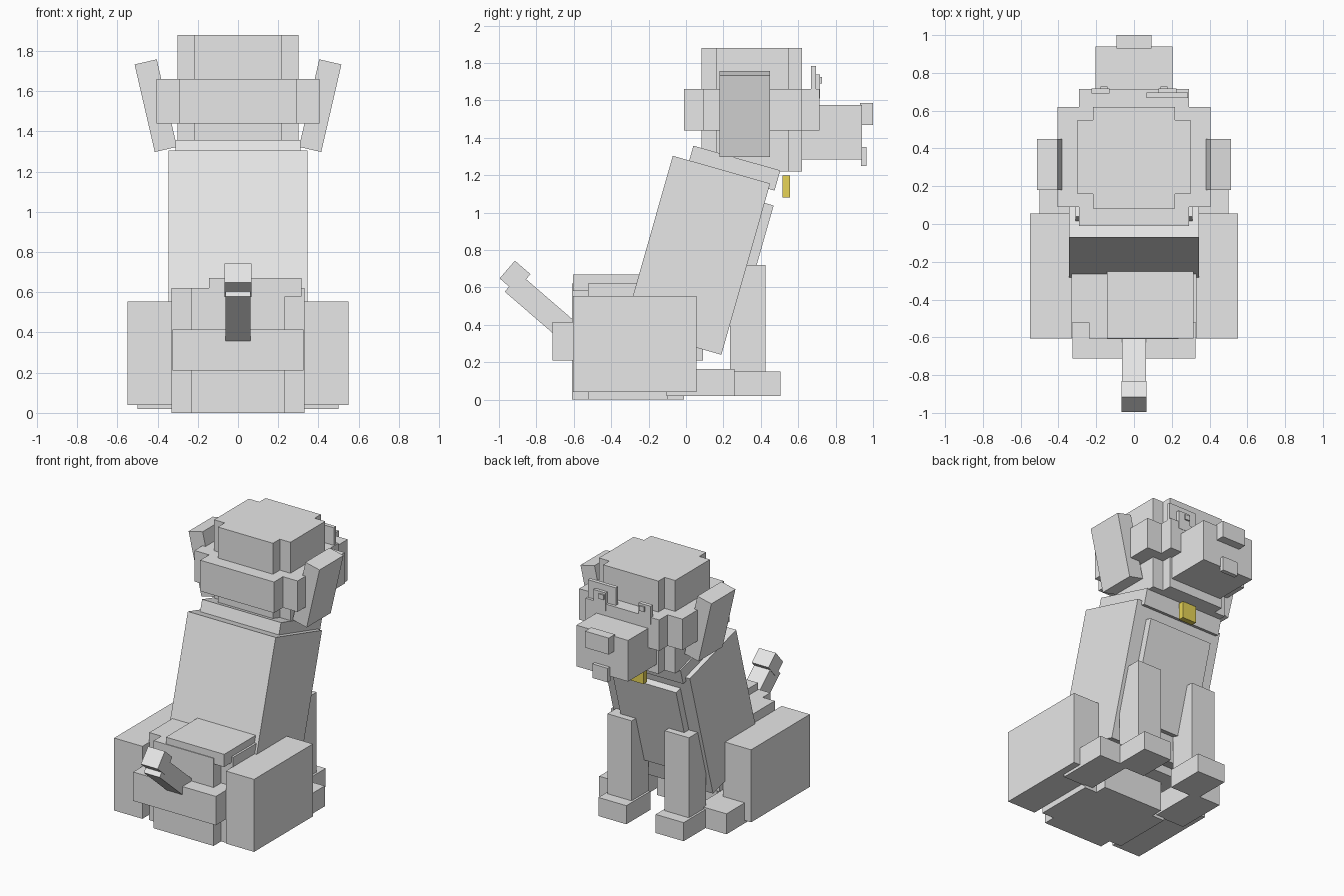
import bpy
import math
from mathutils import Matrix, Vector

old = bpy.data.objects.get("Cube")
if old:
    bpy.data.objects.remove(old, do_unlink=True)


def material(name, rgb):
    m = bpy.data.materials.new(name)
    m.use_nodes = True
    color = (*rgb, 1)
    m.diffuse_color = color
    m.node_tree.nodes["Principled BSDF"].inputs["Base Color"].default_value = color
    return m


GREY = material("light grey", (0.8, 0.8, 0.8))
GOLD = material("gold", (0.85, 0.7, 0.1))


def block(name, center, size, axis="X", tilt=0, mat=GREY):
    """Box given by centre and size, tilted about one axis."""
    bpy.ops.mesh.primitive_cube_add(size=1)
    o = bpy.context.object
    o.name = name
    o.data.transform(Matrix.Diagonal((*size, 1)))
    o.data.transform(Matrix.Rotation(math.radians(tilt), 4, axis))
    o.location = center
    o.data.materials.append(mat)
    return o


def box(name, x, y, z, mat=GREY):
    """Upright box given by its ranges."""
    lo, hi = Vector((x[0], y[0], z[0])), Vector((x[1], y[1], z[1]))
    return block(name, (lo + hi) / 2, hi - lo, mat=mat)


def mid(name, half, y, z, mat=GREY):
    return box(name, (-half, half), y, z, mat)


def pair(name, x, y, z):
    box("left_" + name, x, y, z)
    box("right_" + name, (-x[1], -x[0]), y, z)


LEAN = -15.9
turn = Matrix.Rotation(math.radians(LEAN), 3, "X")


def leaning(name, half, y, z):
    """Box given by ranges in the leaning frame of the torso."""
    c = turn @ Vector((0, sum(y) / 2, sum(z) / 2))
    block(name, c, (2 * half, y[1] - y[0], z[1] - z[0]), "X", LEAN)


# Torso, neck and chest
leaning("torso", 0.345, (-0.425, 0.116), (0.283, 1.235))
leaning("neck", 0.31, (-0.334, 0.149), (1.205, 1.317))
leaning("chest_plate", 0.25, (0.05, 0.166), (0.45, 1.127))
mid("collar_tag", 0.055, (0.515, 0.555), (1.08, 1.2), GOLD)

# Head with stepped corners
mid("head_long", 0.217, (0.083, 0.62), (1.22, 1.88))
mid("head_wide", 0.3, (0.16, 0.55), (1.22, 1.88))
mid("cheeks_long", 0.29, (-0.01, 0.715), (1.44, 1.66))
mid("cheeks_wide", 0.405, (0.09, 0.62), (1.44, 1.66))
mid("snout", 0.203, (0.6, 0.94), (1.285, 1.577))
mid("nose", 0.093, (0.93, 1.0), (1.47, 1.587))
mid("tongue", 0.06, (0.935, 0.965), (1.25, 1.35))

# Eyes, one with a patch
box("eye_patch", (0.065, 0.285), (0.668, 0.695), (1.62, 1.785))
pair("eye", (0.13, 0.225), (0.69, 0.717), (1.61, 1.74))
pair("pupil", (0.14, 0.178), (0.71, 0.727), (1.69, 1.725))

# Ears, spreading outward at the top
for name, s in (("left_ear", 1), ("right_ear", -1)):
    block(name, (s * 0.409, 0.315, 1.528), (0.113, 0.27, 0.447), "Y", s * 13)

# Legs and feet
pair("front_leg", (0.13, 0.32), (0.235, 0.425), (0.1, 0.72))
pair("front_foot", (0.115, 0.335), (0.235, 0.505), (0.02, 0.152))
pair("thigh", (0.328, 0.55), (-0.605, 0.055), (0.04, 0.555))
pair("hind_foot", (0.27, 0.5), (-0.105, 0.26), (0.02, 0.165))

# Hips with stepped corners
mid("hips_long", 0.235, (-0.61, -0.01), (0.0, 0.622))
mid("hips_wide", 0.33, (-0.525, -0.095), (0.0, 0.622))
mid("hip_band", 0.325, (-0.713, 0.09), (0.21, 0.415))
box("back_patch", (-0.143, 0.315), (-0.605, -0.2), (0.58, 0.67))

# Tail
block("tail", (0, -0.758, 0.478), (0.125, 0.45, 0.125), "X", -40.8)
block("tail_tip", (0, -0.914, 0.66), (0.132, 0.11, 0.125), "X", -40.8)
